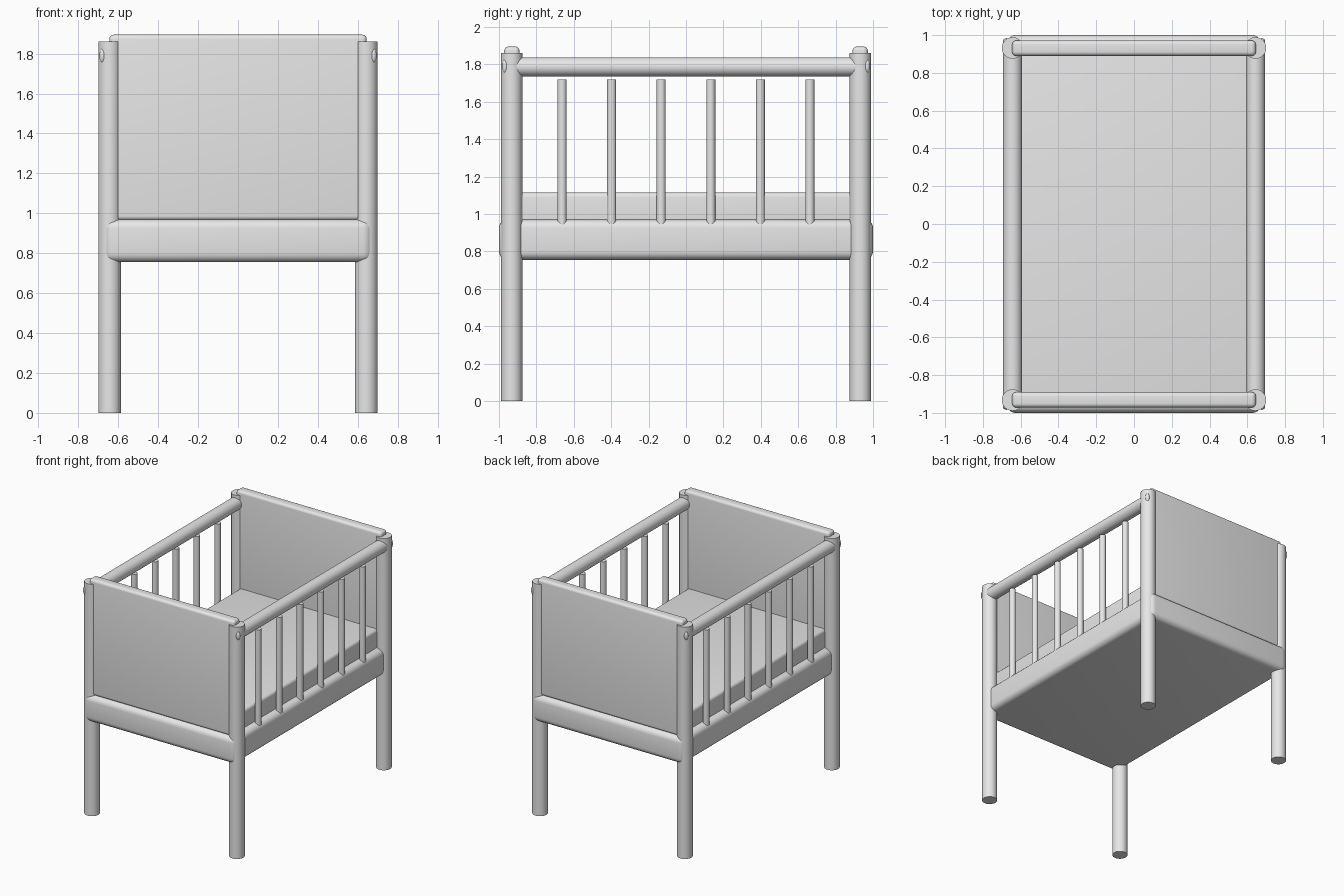
import bpy
import math

cube = bpy.data.objects.get("Cube")
if cube:
    bpy.data.objects.remove(cube, do_unlink=True)

grey = bpy.data.materials.new("plain_grey")
grey.use_nodes = True
grey.diffuse_color = (0.8, 0.8, 0.8, 1)
grey.node_tree.nodes["Principled BSDF"].inputs["Base Color"].default_value = (0.8, 0.8, 0.8, 1)


def finish(name):
    obj = bpy.context.object
    obj.name = name
    obj.data.materials.append(grey)
    bpy.ops.object.shade_smooth_by_angle(angle=math.radians(35))
    return obj


def rounded_box(name, half_x, y0, y1, z0, z1, radius):
    bpy.ops.mesh.primitive_cube_add(size=1, location=(0, (y0 + y1) / 2, (z0 + z1) / 2))
    obj = bpy.context.object
    obj.scale = (2 * half_x, y1 - y0, z1 - z0)
    bpy.ops.object.transform_apply(location=False, rotation=False, scale=True)
    bevel = obj.modifiers.new("rounding", "BEVEL")
    bevel.width = radius
    bevel.segments = 5
    bpy.ops.object.modifier_apply(modifier=bevel.name)
    return finish(name)


def rod(name, location, radius, length, along_y=False):
    rotation = (math.pi / 2, 0, 0) if along_y else (0, 0, 0)
    bpy.ops.mesh.primitive_cylinder_add(vertices=32, radius=radius, depth=length,
                                        location=location, rotation=rotation)
    return finish(name)


LEG_X, LEG_Y, LEG_H = 0.643, 0.932, 1.86
SIDES = ((1, "left"), (-1, "right"))
ENDS = ((-1, "front"), (1, "back"))

# Base frame and mattress
rounded_box("base_frame", 0.672, -1.0, 1.0, 0.755, 0.97, 0.045)
rounded_box("mattress", 0.615, -0.92, 0.92, 0.9, 1.115, 0.025)

# End panels
for ey, end in ENDS:
    y0, y1 = sorted((ey * 0.89, ey * 0.972))
    rounded_box(end + "_panel", 0.645, y0, y1, 0.965, 1.895, 0.022)

for sx, side in SIDES:
    # Legs with a small plug on each outer corner
    for ey, end in ENDS:
        x, y = sx * LEG_X, ey * LEG_Y
        rod(f"{end}_{side}_leg", (x, y, LEG_H / 2), 0.057, LEG_H)
        out = 0.051 * math.sqrt(0.5)
        bpy.ops.mesh.primitive_uv_sphere_add(
            segments=20, ring_count=12, radius=1,
            location=(x + sx * out, y + ey * out, 1.79),
            rotation=(0, 0, math.atan2(ey, sx)), scale=(0.015, 0.016, 0.036))
        finish(f"{end}_{side}_plug")

    # Handrail and spindles
    rod(side + "_handrail", (sx * LEG_X, 0, 1.787), 0.051, 2 * LEG_Y, along_y=True)
    for i in range(6):
        rod(f"{side}_spindle_{i + 1}", (sx * LEG_X, (i - 2.5) * 0.265, 1.31), 0.024, 0.82)
